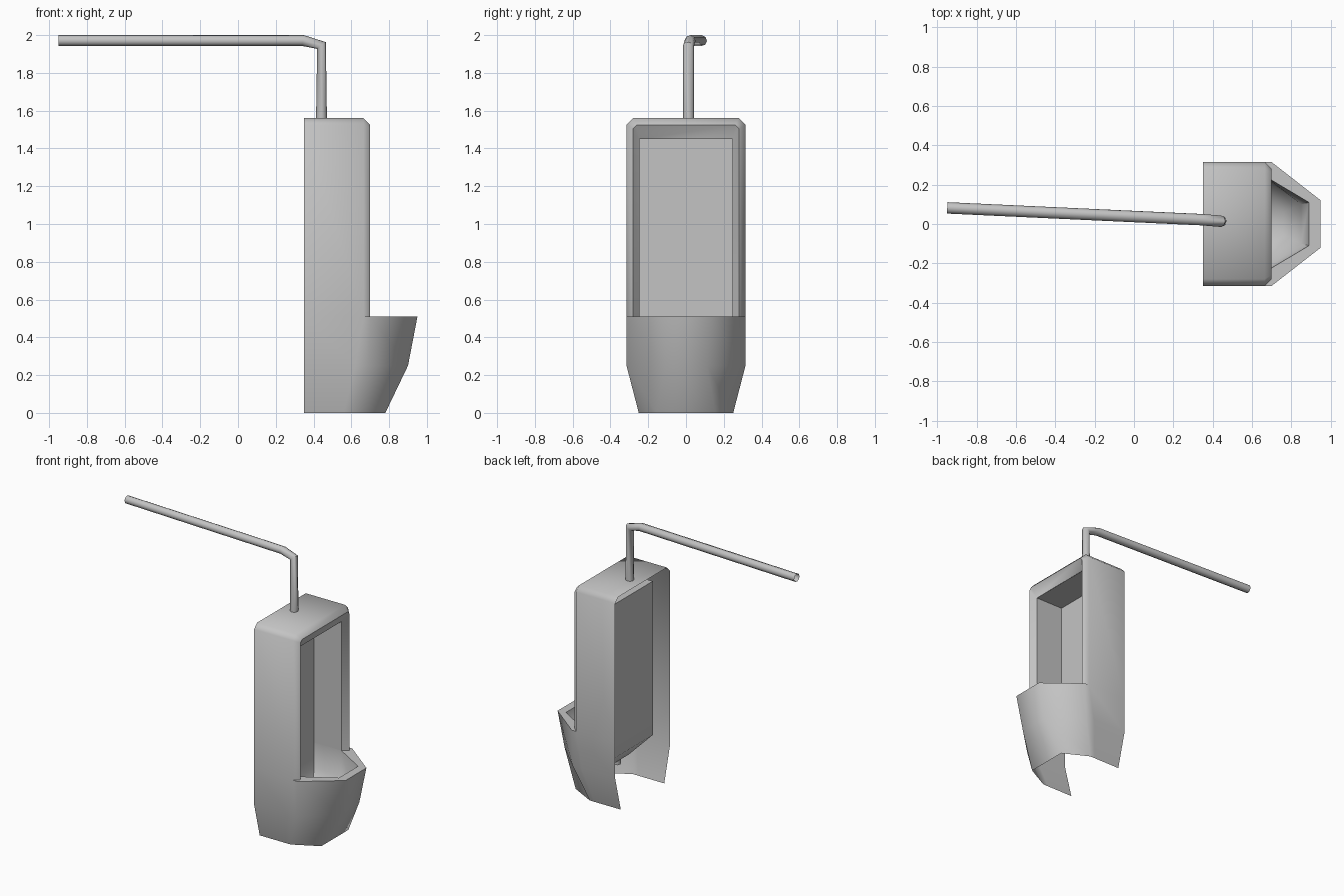
import bpy, bmesh
from math import radians

cube = bpy.data.objects.get("Cube")
if cube:
    bpy.data.objects.remove(cube)

grey = bpy.data.materials.new("light_grey")
grey.use_nodes = True
colour = (0.55, 0.55, 0.55, 1)
grey.diffuse_color = colour
grey.node_tree.nodes["Principled BSDF"].inputs["Base Color"].default_value = colour

HALF, TOP, RIM, CUT = 0.315, 1.56, 0.51, 0.035


def mirrored(half, z):
    """Plan outline at height z, from the +y side round the front to -y."""
    return [(x, y, z) for x, y in half] + [(x, -y, z) for x, y in reversed(half)]


def arch(x, half, top, cut):
    """Upright arch with cut corners, standing on the rim."""
    side = [(half, RIM), (half, top - cut), (half - cut, top)]
    return [(x, y, z) for y, z in side] + [(x, -y, z) for y, z in reversed(side)]


def loft(bm, rings, closed=False):
    rows = [[bm.verts.new(p) for p in ring] for ring in rings]
    n = len(rows[0])
    for a, b in zip(rows, rows[1:]):
        for i in range(n if closed else n - 1):
            j = (i + 1) % n
            bm.faces.new((a[i], a[j], b[j], b[i]))
    return rows


def finish(obj):
    obj.data.materials.clear()
    obj.data.materials.append(grey)
    bpy.ops.object.select_all(action='DESELECT')
    obj.select_set(True)
    bpy.context.view_layer.objects.active = obj
    bpy.ops.object.shade_smooth_by_angle(angle=radians(50))


def make(name, bm):
    bmesh.ops.remove_doubles(bm, verts=bm.verts, dist=0.002)
    bmesh.ops.recalc_face_normals(bm, faces=bm.faces)
    mesh = bpy.data.meshes.new(name)
    bm.to_mesh(mesh)
    bm.free()
    obj = bpy.data.objects.new(name, mesh)
    bpy.context.collection.objects.link(obj)
    finish(obj)


# Outer shell: bowl skirt, column with bevelled frame, flat rim (open back and base)
bm = bmesh.new()
loft(bm, [
    mirrored([(0.35, 0.25), (0.56, 0.25), (0.60, 0.25), (0.78, 0.155)], 0),
    mirrored([(0.35, HALF), (0.62, HALF), (0.69, HALF), (0.90, 0.11)], 0.25),
    mirrored([(0.35, HALF), (0.665, HALF), (0.70, HALF), (0.95, 0.12)], RIM)])
loft(bm, [
    arch(0.35, HALF, TOP, CUT),
    arch(0.70 - CUT, HALF, TOP, CUT),
    arch(0.70, HALF - CUT, TOP - CUT, 0.02),
    arch(0.66, 0.247, 1.45, 0.001)])
loft(bm, [
    mirrored([(0.665, HALF), (0.70, HALF), (0.95, 0.12)], RIM),
    mirrored([(0.66, 0.247), (0.661, 0.247), (0.89, 0.11)], RIM)])
make("outer_shell", bm)

# Inner niche with its back panel
bm = bmesh.new()
rows = loft(bm, [arch(0.66, 0.247, 1.45, 0.001), arch(0.44, 0.247, 1.45, 0.001)])
bm.faces.new(rows[-1])
make("niche", bm)

# Basin tapering to a small floor
bm = bmesh.new()
rows = loft(bm, [
    mirrored([(0.44, 0.247), (0.66, 0.247), (0.89, 0.11)], RIM),
    mirrored([(0.44, 0.247), (0.66, 0.235), (0.85, 0.10)], 0.33),
    mirrored([(0.53, 0.10), (0.65, 0.10), (0.76, 0.06)], 0.22)], closed=True)
bm.faces.new(rows[-1])
make("basin", bm)

# Short drain stub under the basin
bpy.ops.mesh.primitive_cylinder_add(vertices=8, radius=0.03, depth=0.04,
                                    location=(0.56, 0, 0.205))
drain = bpy.context.object
drain.name = "drain"
finish(drain)

# Supply pipe: rises from the column, then runs backwards, open at the end
curve = bpy.data.curves.new("supply_pipe", 'CURVE')
curve.dimensions = '3D'
curve.bevel_depth = 0.029
curve.bevel_resolution = 2
path = [(0.442, 0.014, 1.54), (0.442, 0.014, 1.945),
        (0.345, 0.022, 1.971), (-0.95, 0.082, 1.971)]
spline = curve.splines.new('POLY')
spline.points.add(len(path) - 1)
for point, co in zip(spline.points, path):
    point.co = (*co, 1)
pipe = bpy.data.objects.new("supply_pipe", curve)
bpy.context.collection.objects.link(pipe)
bpy.ops.object.select_all(action='DESELECT')
pipe.select_set(True)
bpy.context.view_layer.objects.active = pipe
bpy.ops.object.convert(target='MESH')
finish(bpy.context.object)
